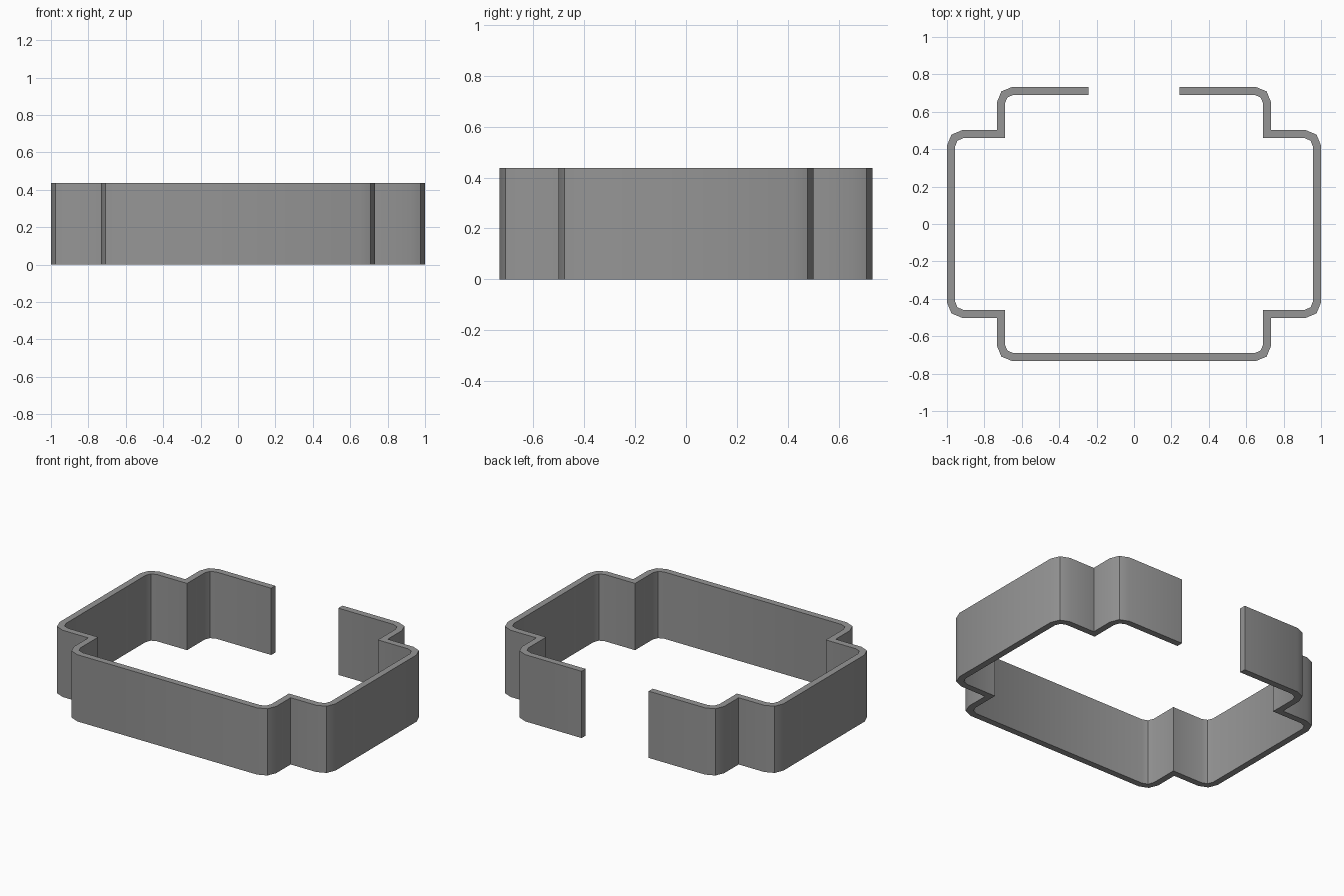
import bpy
import bmesh
import math
from mathutils import Vector

cube = bpy.data.objects.get("Cube")
if cube:
    bpy.data.objects.remove(cube, do_unlink=True)

HEIGHT = 0.437
WALL = 0.042
RADIUS = 0.082

# Plain grey material
grey = bpy.data.materials.new("grey")
grey.use_nodes = True
colour = (0.3, 0.3, 0.3, 1)
grey.diffuse_color = colour
grey.node_tree.nodes["Principled BSDF"].inputs["Base Color"].default_value = colour


def rounded(cx, cy, sx, sy):
    """Two-segment rounded outer corner, from the back or side round clockwise."""
    centre = Vector((cx - sx * RADIUS, cy - sy * RADIUS))
    angles = (90, 45, 0) if sy > 0 else (0, 45, 90)
    return [centre + RADIUS * Vector((sx * math.cos(math.radians(a)),
                                      sy * math.sin(math.radians(a)))) for a in angles]


def inset(path, distance):
    """Offset an open path to its right with mitred corners."""
    result = []
    for i, p in enumerate(path):
        before = (p - path[i - 1]).normalized() if i > 0 else None
        after = (path[i + 1] - p).normalized() if i < len(path) - 1 else before
        before = before or after
        n1 = Vector((before.y, -before.x))
        n2 = Vector((after.y, -after.x))
        result.append(p + (n1 + n2) * distance / (1 + n1.dot(n2)))
    return result


# Right half of the outer outline, from the back gap round to the front
half = [Vector((0.243, 0.733))]
half += rounded(0.733, 0.733, 1, 1)
half += [Vector((0.733, 0.502))]
half += rounded(1.0, 0.502, 1, 1)
half += rounded(1.0, -0.502, 1, -1)
half += [Vector((0.733, -0.502))]
half += rounded(0.733, -0.733, 1, -1)
outer = half + [Vector((-p.x, p.y)) for p in reversed(half)]
inner = inset(outer, WALL)

# Extrude the strip upward as a closed wall
bm = bmesh.new()
rings = []
for o, i in zip(outer, inner):
    rings.append([bm.verts.new((p.x, p.y, z))
                  for p, z in ((o, 0), (o, HEIGHT), (i, HEIGHT), (i, 0))])
for a, b in zip(rings, rings[1:]):
    for k in range(4):
        m = (k + 1) % 4
        bm.faces.new((a[k], a[m], b[m], b[k]))
bm.faces.new(rings[0])
bm.faces.new(rings[-1])
bmesh.ops.recalc_face_normals(bm, faces=bm.faces)

mesh = bpy.data.meshes.new("bracket_wall")
bm.to_mesh(mesh)
bm.free()
mesh.materials.append(grey)
wall = bpy.data.objects.new("bracket_wall", mesh)
bpy.context.collection.objects.link(wall)

# Soften the corner facets, keep the hard edges
bpy.ops.object.select_all(action="DESELECT")
wall.select_set(True)
bpy.context.view_layer.objects.active = wall
bpy.ops.object.shade_smooth_by_angle(angle=math.radians(30))
